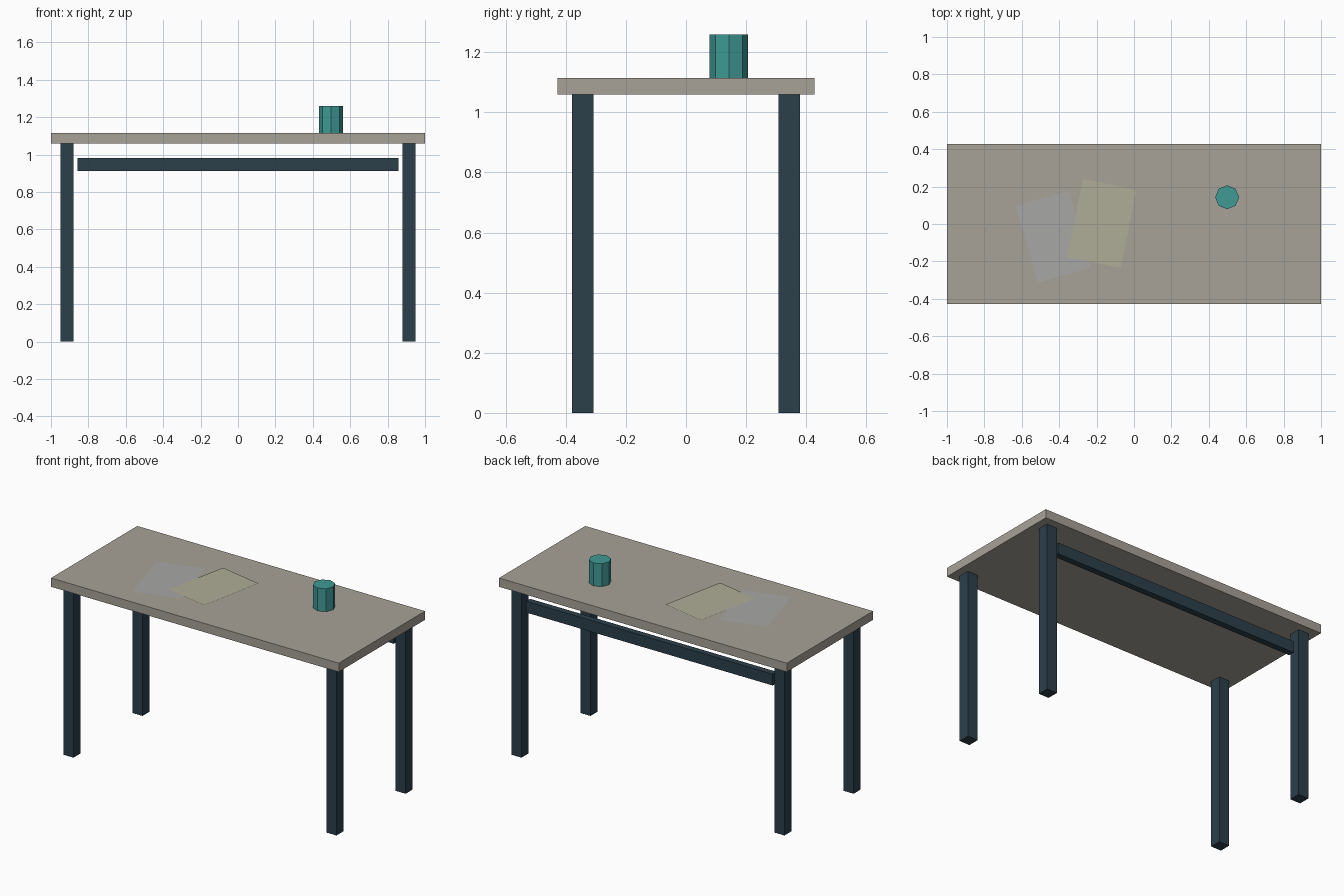
import bpy
from math import radians

if "Cube" in bpy.data.objects:
    bpy.data.objects.remove(bpy.data.objects["Cube"])


def material(name, rgb):
    m = bpy.data.materials.new(name)
    m.diffuse_color = (*rgb, 1)
    m.use_nodes = True
    m.node_tree.nodes["Principled BSDF"].inputs["Base Color"].default_value = m.diffuse_color
    return m


WOOD = material("worn_wood", (0.39, 0.36, 0.31))
STEEL = material("dark_steel", (0.025, 0.05, 0.07))
TEAL = material("teal", (0.05, 0.32, 0.30))
CREAM = material("cream_paper", (0.43, 0.42, 0.31))
GREY = material("grey_paper", (0.39, 0.39, 0.38))


def finish(name, mat):
    ob = bpy.context.object
    ob.name = name
    ob.data.materials.append(mat)
    return ob


def box(name, size, centre, mat):
    bpy.ops.mesh.primitive_cube_add(size=1, location=centre)
    ob = finish(name, mat)
    ob.scale = size
    bpy.ops.object.transform_apply(location=False, rotation=False, scale=True)


def sheet(name, centre, angle, mat):
    bpy.ops.mesh.primitive_plane_add(size=1, location=centre, rotation=(0, 0, radians(angle)))
    ob = finish(name, mat)
    ob.scale = (0.292, 0.426, 1)
    bpy.ops.object.transform_apply(location=False, rotation=False, scale=True)


LEG_H, TOP_Z = 1.06, 1.115

# Table top
box("table_top", (2, 0.856, TOP_Z - LEG_H), (0, 0, (LEG_H + TOP_Z) / 2), WOOD)

# Four square legs
for y, depth in ((-0.343, "front"), (0.343, "back")):
    for x, side in ((-0.914, "left"), (0.914, "right")):
        box(f"{depth}_{side}_leg", (0.071, 0.071, LEG_H), (x, y, LEG_H / 2), STEEL)

# Rail between the back legs
box("back_rail", (1.714, 0.04, 0.071), (0, 0.343, 0.947), STEEL)

# Loose papers, the cream one lying over the grey one
sheet("grey_paper", (-0.432, -0.068, TOP_Z + 0.002), 16.5, GREY)
sheet("cream_paper", (-0.172, 0.003, TOP_Z + 0.004), -11.5, CREAM)

# Eight-sided cup
bpy.ops.mesh.primitive_cylinder_add(vertices=8, radius=0.064, depth=0.144,
                                    location=(0.498, 0.143, TOP_Z + 0.072))
finish("cup", TEAL)
